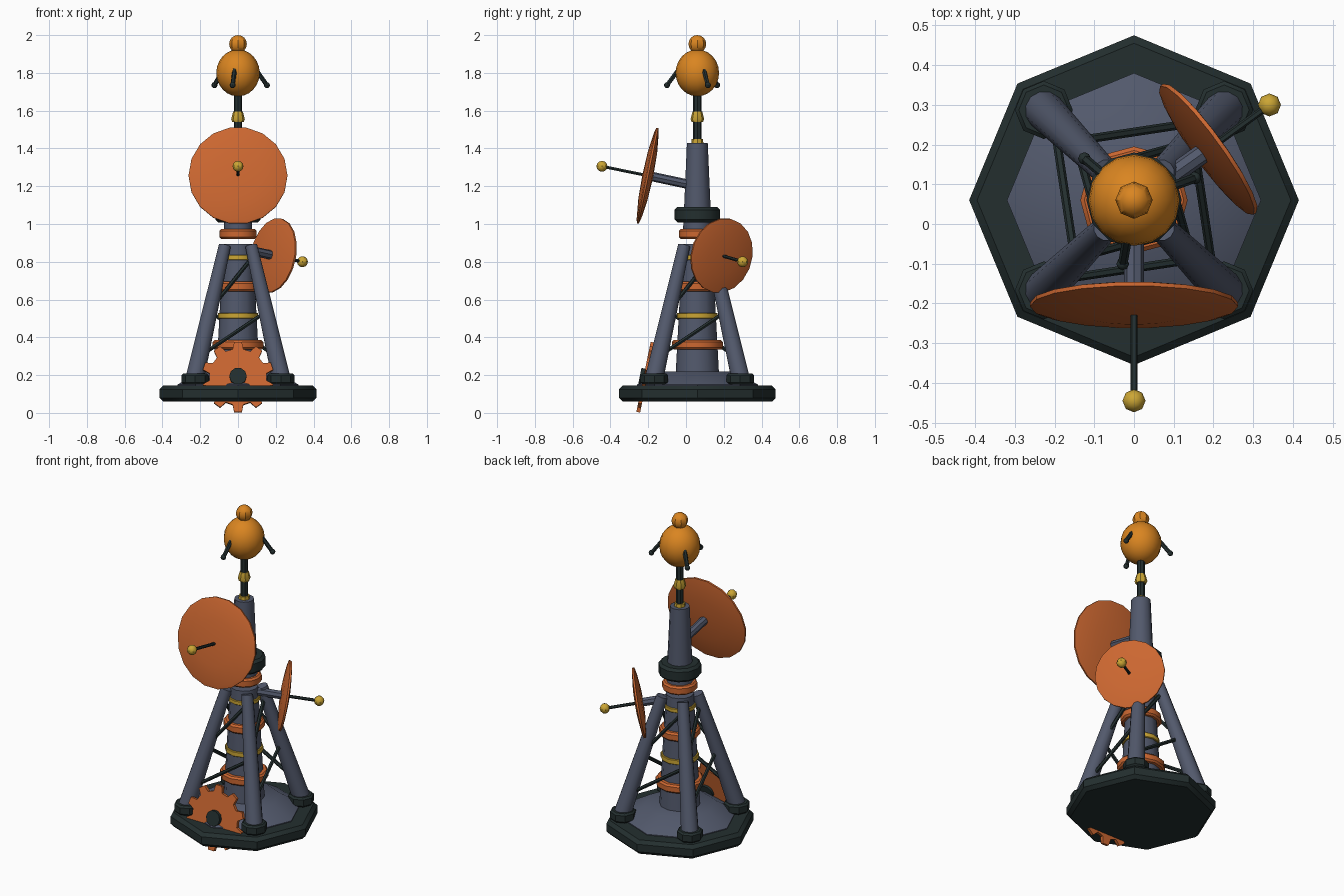
import bpy, bmesh, math
from mathutils import Vector

if "Cube" in bpy.data.objects:
    bpy.data.objects.remove(bpy.data.objects["Cube"])

CY = 0.06  # tower axis sits slightly behind the centre


def material(name, rgb):
    m = bpy.data.materials.new(name)
    m.diffuse_color = (*rgb, 1)
    m.use_nodes = True
    m.node_tree.nodes["Principled BSDF"].inputs["Base Color"].default_value = m.diffuse_color
    return m


DARK = material("dark_green_grey", (0.017, 0.028, 0.028))
SLATE = material("slate", (0.085, 0.10, 0.15))
RUST = material("rust_orange", (0.60, 0.135, 0.03))
AMBER = material("amber", (0.70, 0.235, 0.015))
YELLOW = material("yellow", (0.60, 0.38, 0.035))


def finish(name, bm, mat, loc=(0, 0, 0), axis=(0, 0, 1)):
    bmesh.ops.recalc_face_normals(bm, faces=bm.faces)
    me = bpy.data.meshes.new(name)
    bm.to_mesh(me)
    bm.free()
    me.materials.append(mat)
    ob = bpy.data.objects.new(name, me)
    bpy.context.collection.objects.link(ob)
    ob.location = loc
    if tuple(axis) != (0, 0, 1):
        ob.rotation_euler = Vector(axis).to_track_quat('Z', 'Y').to_euler()
    return ob


def lathe(name, profile, sides, mat, loc=(0, CY, 0), axis=(0, 0, 1)):
    """Revolve (radius, height) points around the local z axis."""
    bm = bmesh.new()
    rings = []
    for r, z in profile:
        if r == 0:
            rings.append([bm.verts.new((0, 0, z))])
        else:
            rings.append([bm.verts.new((r * math.cos(a), r * math.sin(a), z))
                          for a in (2 * math.pi * i / sides for i in range(sides))])
    for a, b in zip(rings, rings[1:]):
        for i in range(sides):
            j = (i + 1) % sides
            if len(a) == 1:
                bm.faces.new((a[0], b[i], b[j]))
            elif len(b) == 1:
                bm.faces.new((a[i], a[j], b[0]))
            else:
                bm.faces.new((a[i], a[j], b[j], b[i]))
    for ring in (rings[0], rings[-1]):
        if len(ring) > 2:
            bm.faces.new(ring)
    return finish(name, bm, mat, loc, axis)


def disc(name, r, z0, z1, mat, sides=12, b=0.01, loc=(0, CY, 0)):
    """Cylinder with chamfered rims."""
    return lathe(name, [(r - b, z0), (r, z0 + b), (r, z1 - b), (r - b, z1)], sides, mat, loc)


def rod(name, p, q, r0, r1, mat, sides=8):
    d = Vector(q) - Vector(p)
    return lathe(name, [(r0, 0), (r1, d.length)], sides, mat, p, d)


def ball(name, loc, r, mat, u=8, v=6, stretch=1):
    bm = bmesh.new()
    bmesh.ops.create_uvsphere(bm, u_segments=u, v_segments=v, radius=r)
    for vert in bm.verts:
        vert.co.z *= stretch
    return finish(name, bm, mat, loc)


# base platform
lathe("base", [(0.395, 0.06), (0.415, 0.08), (0.415, 0.125), (0.395, 0.145)], 8, DARK)
lathe("base_plate", [(0.32, 0.14), (0.32, 0.15), (0.20, 0.22)], 8, SLATE)

# central column with bands
lathe("column", [(0.115, 0.2), (0.078, 0.895)], 12, SLATE)
disc("lower_band", 0.135, 0.335, 0.385, RUST)
disc("middle_band", 0.115, 0.643, 0.695, RUST)
disc("lower_stripe", 0.107, 0.50, 0.53, YELLOW, b=0.003)
disc("upper_stripe", 0.09, 0.81, 0.835, YELLOW, b=0.003)

# four legs with foot pads, and two braces on each side of the frame
LEG_BOTTOM, LEG_TOP = 0.19, 0.885


def leg_offset(z):
    return 0.227 - 0.157 * (z - LEG_BOTTOM) / (LEG_TOP - LEG_BOTTOM)


def corner(k, z):
    """Point on the centre line of leg k at height z."""
    a = math.radians(225 + 90 * k)
    d = leg_offset(z) * math.sqrt(2)
    return Vector((d * math.cos(a), CY + d * math.sin(a), z))


for k in range(4):
    foot = corner(k, LEG_BOTTOM)
    disc("foot_pad", 0.073, 0.15, 0.208, DARK, 8, 0.01, (foot.x, foot.y, 0))
    rod("leg", foot, corner(k, LEG_TOP), 0.05, 0.033, SLATE, 12)
    rod("lower_brace", corner(k, 0.30), corner(k + 1, 0.535), 0.011, 0.011, DARK, 6)
    rod("upper_brace", corner(k, 0.55), corner(k + 1, 0.83), 0.011, 0.011, DARK, 6)

# collars and upper mast
disc("upper_band", 0.098, 0.921, 0.974, RUST)
disc("mast_collar", 0.12, 1.008, 1.09, DARK, b=0.015)
lathe("mast", [(0.076, 0.96), (0.07, 1.09), (0.055, 1.43)], 12, SLATE)

# antenna rod with yellow fittings
lathe("antenna_rod", [(0.022, 1.42), (0.022, 1.70)], 8, DARK)
lathe("antenna_seat", [(0.032, 1.425), (0.030, 1.45)], 8, YELLOW)
lathe("antenna_ferrule", [(0.030, 1.54), (0.036, 1.555), (0.026, 1.595)], 8, YELLOW)

# beacon with cap and three drooping prongs
ball("beacon", (0, CY, 1.80), 0.115, AMBER, 16, 12, 1.08)
ball("beacon_cap", (0, CY, 1.953), 0.047, AMBER, 8, 8)
for deg in (20, 140, 260):
    c, s = math.cos(math.radians(deg)), math.sin(math.radians(deg))
    tip = (0.163 * c, CY + 0.163 * s, 1.735)
    rod("prong", (0.095 * c, CY + 0.095 * s, 1.825), tip, 0.012, 0.012, DARK, 6)
    ball("prong_tip", tip, 0.016, DARK, 8, 6)


# dishes: shallow lens, feed rod, receiver ball and support arm
def dish(side, centre, axis, r, feed, arm_start, arm_r):
    c, n = Vector(centre), Vector(axis).normalized()
    t = r / 0.26
    profile = [(0, -0.03 * t), (0.13 * t, -0.025 * t), (0.22 * t, -0.014 * t), (r, -0.005),
               (r, 0.005), (0.24 * t, 0.011 * t), (0.13 * t, 0.024 * t), (0, 0.028 * t)]
    lathe(side + "_dish", profile, 18, RUST, c, n)
    rod(side + "_feed_rod", c, c + n * feed, 0.009, 0.009, DARK, 6)
    ball(side + "_receiver", c + n * feed, 0.029, YELLOW)
    rod(side + "_arm", arm_start, c - n * 0.02 * t, arm_r, arm_r, SLATE, 8)


dish("front", (0, -0.203, 1.256), (0, -0.98, 0.2), 0.262, 0.247, (0, CY, 1.20), 0.025)
dish("side", (0.187, 0.188, 0.833), (0.80, 0.58, -0.17), 0.20, 0.193, (0.02, 0.07, 0.87), 0.025)

# leaning cog wheel at the front with hub
TEETH, R_OUT, R_ROOT = 10, 0.19, 0.152
bm = bmesh.new()
outline = []
for i in range(TEETH):
    for step, rad in ((-0.30, R_ROOT), (-0.17, R_OUT), (0.17, R_OUT), (0.30, R_ROOT)):
        a = 2 * math.pi * (i + step) / TEETH + math.pi / 2
        outline.append(bm.verts.new((rad * math.cos(a), rad * math.sin(a), -0.01)))
face = bm.faces.new(outline)
ext = bmesh.ops.extrude_face_region(bm, geom=[face])
bmesh.ops.translate(bm, vec=(0, 0, 0.02),
                    verts=[g for g in ext["geom"] if isinstance(g, bmesh.types.BMVert)])
COG_AXIS = Vector((0, -0.98, 0.2)).normalized()
COG = Vector((0, -0.215, 0.189))
finish("cog_wheel", bm, RUST, COG, COG_AXIS)
rod("cog_hub", COG - COG_AXIS * 0.025, COG + COG_AXIS * 0.03, 0.046, 0.046, DARK, 10)

# smooth the round parts, keep hard edges
bpy.ops.object.select_all(action='SELECT')
bpy.context.view_layer.objects.active = bpy.context.scene.objects[0]
bpy.ops.object.shade_smooth_by_angle(angle=math.radians(37))
